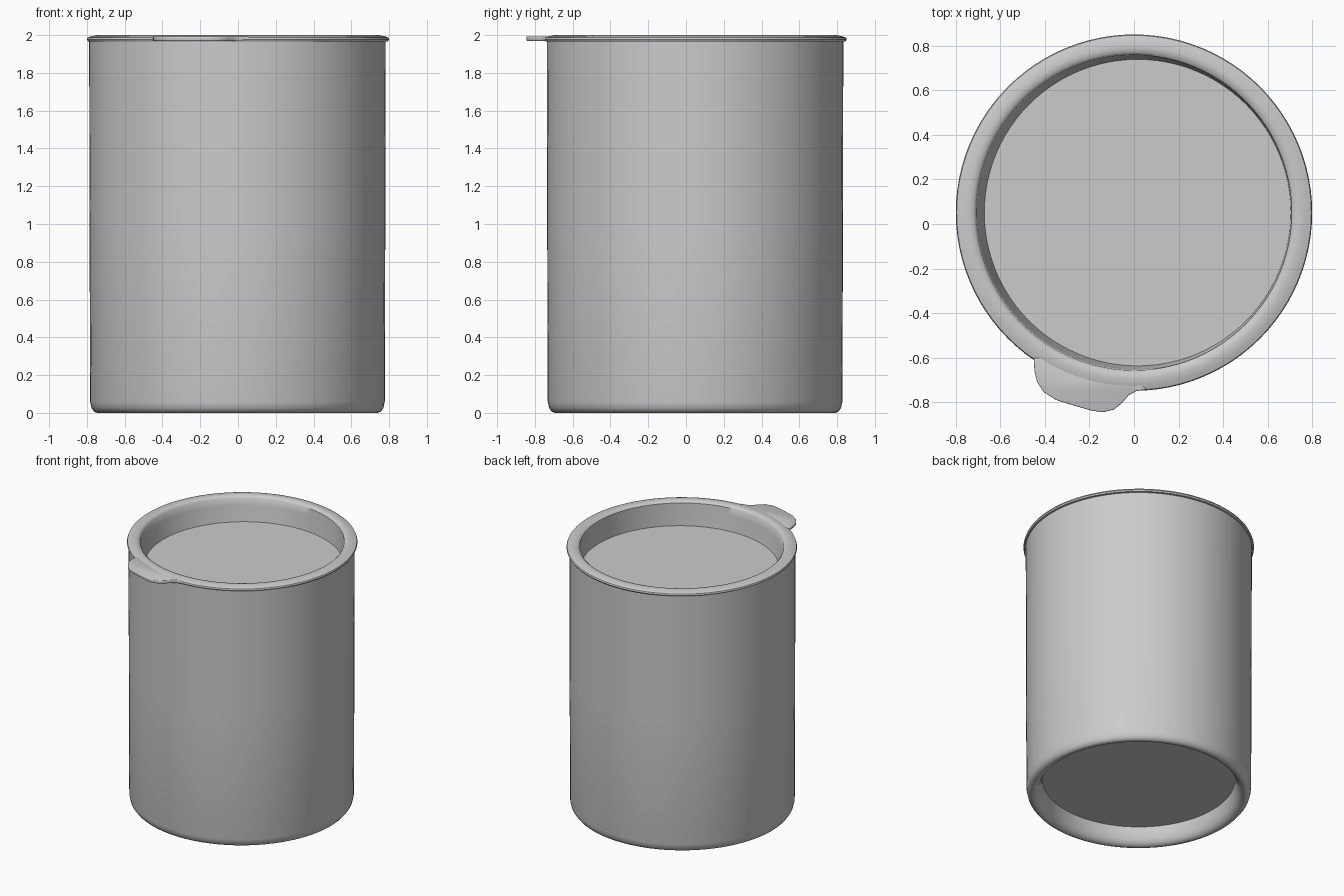
import bpy, bmesh, math

cube = bpy.data.objects.get("Cube")
if cube:
    bpy.data.objects.remove(cube, do_unlink=True)

SEGMENTS = 96

grey = bpy.data.materials.new("plain_grey")
grey.use_nodes = True
colour = (0.6, 0.6, 0.6, 1)
grey.diffuse_color = colour
grey.node_tree.nodes["Principled BSDF"].inputs["Base Color"].default_value = colour


def finish(name, bm, angle=40):
    mesh = bpy.data.meshes.new(name)
    bm.to_mesh(mesh)
    bm.free()
    obj = bpy.data.objects.new(name, mesh)
    bpy.context.collection.objects.link(obj)
    mesh.materials.append(grey)
    bpy.ops.object.select_all(action="DESELECT")
    obj.select_set(True)
    bpy.context.view_layer.objects.active = obj
    bpy.ops.object.shade_smooth_by_angle(angle=math.radians(angle))
    return obj


def lathe(profile, centre):
    """Turn (radius, height, optional x shift) points around a vertical axis."""
    bm = bmesh.new()
    rings = []
    for r, z, *shift in profile:
        cx = centre[0] + sum(shift)
        rings.append([bm.verts.new((cx + r * math.cos(a), centre[1] + r * math.sin(a), z))
                      for a in (2 * math.pi * k / SEGMENTS for k in range(SEGMENTS))])
    for low, high in zip(rings, rings[1:]):
        for k in range(SEGMENTS):
            n = (k + 1) % SEGMENTS
            bm.faces.new((low[k], low[n], high[n], high[k]))
    return bm, rings


# Cup body: recessed base, soft foot ring, rounded bottom edge, straight wall
bm, rings = lathe([(0.67, 0.125), (0.677, 0.08), (0.69, 0.04), (0.706, 0.015), (0.725, 0.003),
                   (0.742, 0.0), (0.759, 0.007), (0.773, 0.026), (0.78, 0.06),
                   (0.783, 1.0), (0.785, 1.97)], (-0.003, 0.048))
bm.faces.new(reversed(rings[0]))
finish("cup_body", bm)

# Lid: thin overhanging rim, steep inner wall and slightly off-centre sunken floor
bm, rings = lathe([(0.775, 1.964), (0.794, 1.967), (0.80, 1.977), (0.796, 1.987),
                   (0.775, 1.994), (0.745, 2.0), (0.72, 1.996), (0.708, 1.984),
                   (0.703, 1.93, 0.004), (0.688, 1.815, 0.016)], (0.0, 0.051))
bm.faces.new(rings[-1])
finish("lid", bm)

# Pull tab: rounded tongue sticking out of the front of the rim
outline = [(-0.45, -0.60), (-0.447, -0.66), (-0.435, -0.71), (-0.405, -0.755), (-0.35, -0.79),
           (-0.27, -0.815), (-0.19, -0.838), (-0.14, -0.845), (-0.09, -0.833), (-0.05, -0.80),
           (-0.025, -0.77), (0.01, -0.75), (0.06, -0.743), (0.0, -0.70), (-0.2, -0.675), (-0.38, -0.60)]
bm = bmesh.new()
bm.faces.new([bm.verts.new((x, y, 1.993)) for x, y in outline])
tab = finish("pull_tab", bm)
solid = tab.modifiers.new("thickness", "SOLIDIFY")
solid.thickness = 0.024
solid.offset = -1
bevel = tab.modifiers.new("soft_edge", "BEVEL")
bevel.width = 0.005
bevel.segments = 2
